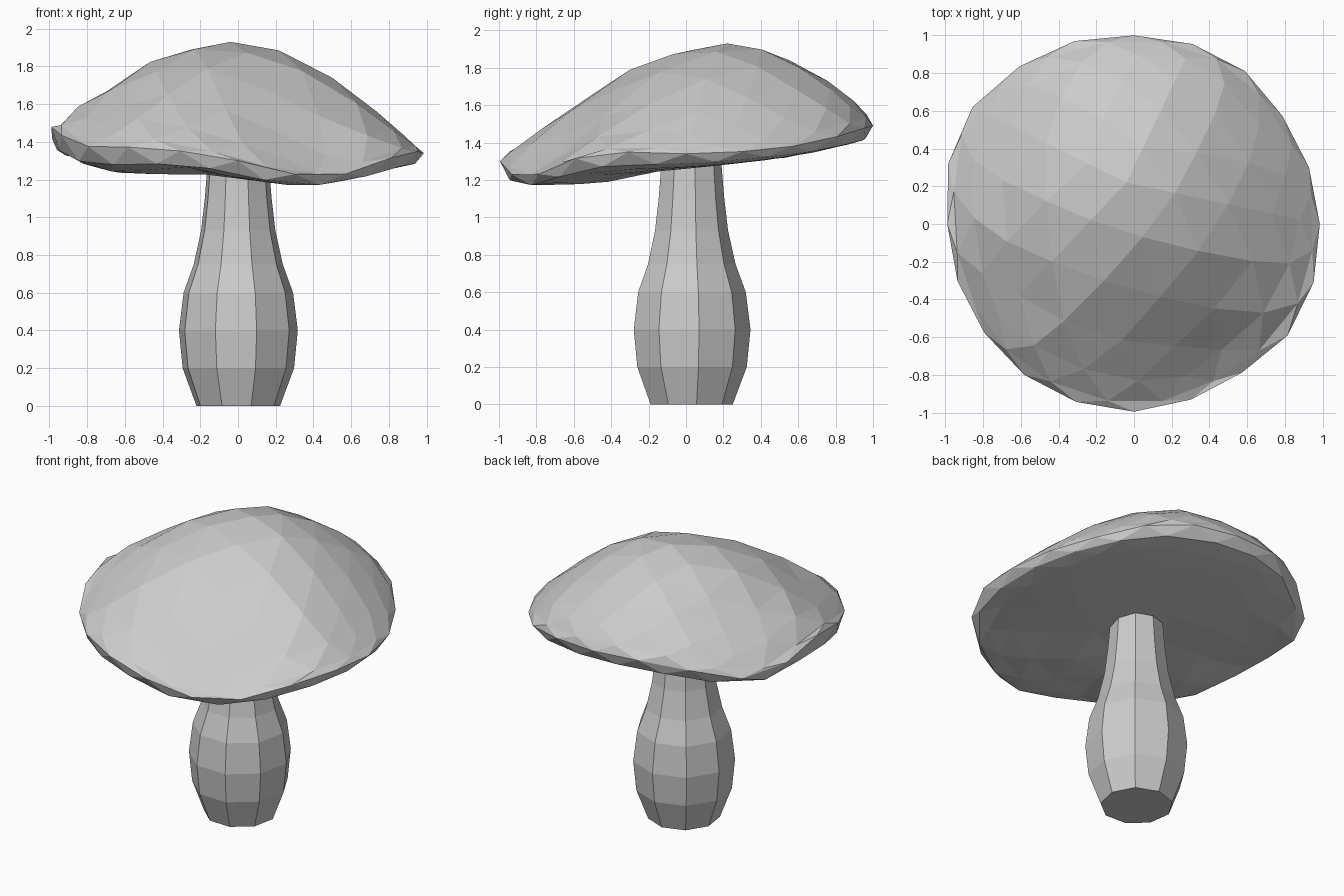
import bpy, bmesh
from math import pi, sin, cos, atan2, hypot, exp, radians

cube = bpy.data.objects.get("Cube")
if cube:
    bpy.data.objects.remove(cube, do_unlink=True)

grey = bpy.data.materials.new("light_grey")
grey.use_nodes = True
colour = (0.6, 0.6, 0.6, 1)
grey.diffuse_color = colour
grey.node_tree.nodes["Principled BSDF"].inputs["Base Color"].default_value = colour


def add_object(name, bm):
    bmesh.ops.recalc_face_normals(bm, faces=bm.faces)
    mesh = bpy.data.meshes.new(name)
    bm.to_mesh(mesh)
    bm.free()
    mesh.materials.append(grey)
    obj = bpy.data.objects.new(name, mesh)
    bpy.context.collection.objects.link(obj)
    return obj


# Wavy rim height and radius, evenly spaced counter-clockwise from +x
RIM = [1.34, 1.35, 1.37, 1.40, 1.45, 1.48, 1.49, 1.50, 1.48, 1.41, 1.37, 1.42,
       1.48, 1.46, 1.41, 1.38, 1.37, 1.35, 1.30, 1.23, 1.21, 1.27, 1.34, 1.35]
RADIUS = [0.985, 0.97, 1.005, 1.0, 1.03, 1.06, 0.99, 0.98, 0.99, 0.995, 0.97, 1.01]


def around(values, angle):
    t = (angle / (2 * pi) % 1) * len(values)
    i = int(t) % len(values)
    blend = (1 - cos(pi * (t - int(t)))) / 2
    return values[i] * (1 - blend) + values[(i + 1) % len(values)] * blend


def bump(x, y, cx, cy, width):
    return exp(-((x - cx) ** 2 + (y - cy) ** 2) / width ** 2)


# Cap: faceted ball reshaped into a lopsided dome over a tilted underside
PEAK_X, PEAK_Y, PEAK_Z = -0.04, 0.22, 1.93
bm = bmesh.new()
bmesh.ops.create_icosphere(bm, subdivisions=3, radius=1)
for v in bm.verts:
    dx, dy, dz = v.co
    s = min(hypot(dx, dy), 1)
    angle = atan2(dy, dx)
    rim = around(RIM, angle)
    radius = around(RADIUS, angle)
    x, y = dx * radius, dy * radius
    if dz >= -0.001:
        x += PEAK_X * (1 - s)
        y += PEAK_Y * (1 - s)
        # The edge is blunt and tall around the front right lobe
        lobe = max(cos(angle - radians(226)), 0) ** 8 * s
        dome = max(cos(pi / 2 * s), 0) ** (1 - 0.28 * dy - 0.45 * lobe)
        z = rim + (PEAK_Z - rim) * dome
        # Shallow valley behind the lobe
        z -= 0.06 * bump(x, y, -0.72, -0.38, 0.22)
    else:
        under = 1.265 + 0.1 * y - 0.015 * s * s
        under += 0.3 * s * (rim - 1.39 - 0.085 * y)
        # Hanging lobe, and the notch beside it
        under -= 0.05 * bump(x, y, -0.72, -0.3, 0.3)
        under += 0.05 * bump(x, y, -0.25, -0.8, 0.2)
        z = rim + (min(under, rim - 0.04) - rim) * abs(dz) ** 0.5
    v.co = (x, y, z)
add_object("mushroom_cap", bm)

# Stem: nine-sided bulging column, as (height, radius) rings
SIDES = 9
PROFILE = [(0, 0.225), (0.2, 0.3), (0.4, 0.32), (0.6, 0.295), (0.75, 0.24),
           (0.93, 0.2), (1.1, 0.18), (1.28, 0.165)]
bm = bmesh.new()
rings = []
for z, r in PROFILE:
    angles = [radians(8) + 2 * pi * i / SIDES for i in range(SIDES)]
    rings.append([bm.verts.new((r * cos(a), 0.025 + r * sin(a), z)) for a in angles])
for low, high in zip(rings, rings[1:]):
    for i in range(SIDES):
        j = (i + 1) % SIDES
        bm.faces.new((low[i], low[j], high[j], high[i]))
bm.faces.new(rings[0][::-1])
bm.faces.new(rings[-1])
add_object("mushroom_stem", bm)
